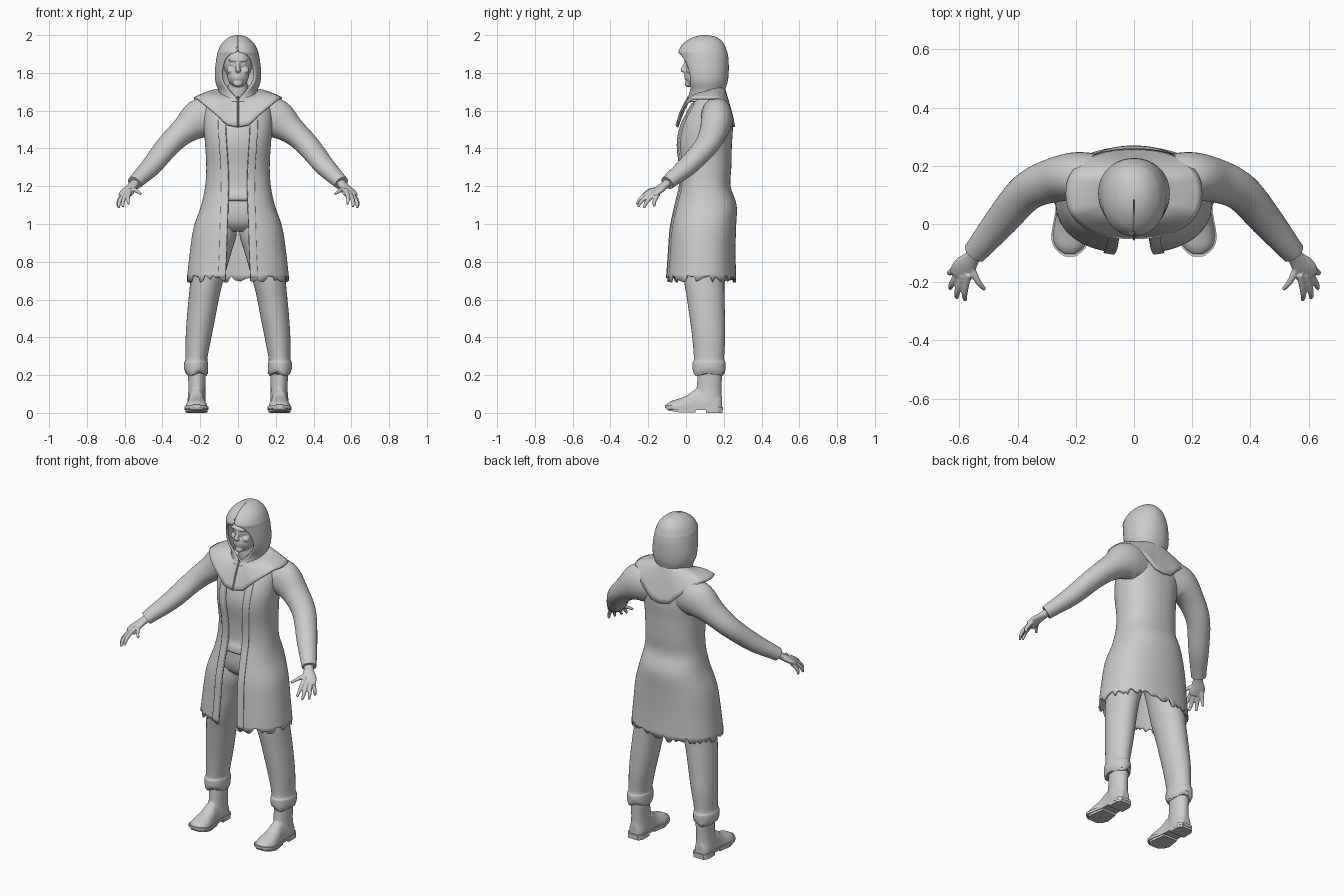
import bpy, bmesh, math, random
from mathutils import Vector, Matrix

random.seed(4)
cube = bpy.data.objects.get("Cube")
if cube:
    bpy.data.objects.remove(cube)

grey = bpy.data.materials.new("plain grey")
grey.use_nodes = True
grey.diffuse_color = (0.6, 0.6, 0.6, 1)
grey.node_tree.nodes["Principled BSDF"].inputs["Base Color"].default_value = (0.6, 0.6, 0.6, 1)


def finish(name, bm, mirror=False, thick=0, voxel=0, angle=45):
    """Turn a bmesh into a smooth-shaded object with its modifiers."""
    if not thick:
        bmesh.ops.recalc_face_normals(bm, faces=bm.faces)
    mesh = bpy.data.meshes.new(name)
    bm.to_mesh(mesh)
    bm.free()
    mesh.materials.append(grey)
    ob = bpy.data.objects.new(name, mesh)
    bpy.context.collection.objects.link(ob)
    bpy.ops.object.select_all(action='DESELECT')
    ob.select_set(True)
    bpy.context.view_layer.objects.active = ob
    bpy.ops.object.shade_smooth_by_angle(angle=math.radians(angle))
    if voxel:
        remesh = ob.modifiers.new("blend", 'REMESH')
        remesh.mode, remesh.voxel_size, remesh.use_smooth_shade = 'VOXEL', voxel, True
        soft = ob.modifiers.new("soften", 'SMOOTH')
        soft.factor, soft.iterations = 0.5, 4
    if thick:
        solid = ob.modifiers.new("cloth", 'SOLIDIFY')
        solid.thickness, solid.offset = thick, -1
    if mirror:
        ob.modifiers.new("mirror", 'MIRROR')
    return ob


def spline(rows, steps=5):
    """Catmull-Rom rows of numbers into a denser, smooth list."""
    out = []
    for i in range(len(rows) - 1):
        a, b, c, d = (rows[max(0, min(len(rows) - 1, i + k))] for k in (-1, 0, 1, 2))
        for s in range(steps):
            t = s / steps
            out.append([q + t / 2 * (r - p + t * (2 * p - 5 * q + 4 * r - e + t * (3 * (q - r) + e - p)))
                        for p, q, r, e in zip(a, b, c, d)])
    return out + [list(rows[-1])]


def loft(bm, rings, closed=True, caps=True):
    grid = [[bm.verts.new(p) for p in ring] for ring in rings]
    n = len(grid[0])
    for a, b in zip(grid, grid[1:]):
        for j in range(n if closed else n - 1):
            k = (j + 1) % n
            bm.faces.new((a[j], b[j], b[k], a[k]))
    if closed and caps:
        bm.faces.new(grid[0])
        bm.faces.new(grid[-1][::-1])


def power(v, e):
    return math.copysign(abs(v) ** (2 / e), v)


def body_ring(row, n=72, e=2.3, band=None, grow=0):
    """Horizontal ring (z, half width, front, back, front gap), from the front round."""
    z, hw, yf, yb, gap = row
    start = math.asin(min(1, (max(gap, 0) / hw) ** (e / 2)))
    end = 2 * math.pi - start
    if band:
        end = math.asin(min(1, ((gap + band) / hw) ** (e / 2)))
    count = n if gap <= 0 else n - 1
    cy, hd = (yf + yb) / 2, (yb - yf) / 2 + grow
    return [Vector(((hw + grow) * power(math.sin(t), e), cy - hd * power(math.cos(t), e), z))
            for t in (start + (end - start) * j / count for j in range(n))]


def tube(bm, rows, n=24, steps=5, flat=False):
    """Tube through (x, y, z, radius a, radius b); flat keeps its rings level."""
    rows = spline(rows, steps)
    pts = [Vector(r[:3]) for r in rows]
    rings = []
    for i, r in enumerate(rows):
        d = (pts[min(i + 1, len(pts) - 1)] - pts[max(i - 1, 0)]).normalized()
        side = Vector((1, 0, 0)) if flat else d.cross(Vector((0, 0, 1))).normalized()
        up = Vector((0, 1, 0)) if flat else side.cross(d)
        rings.append([pts[i] + side * r[4] * math.cos(a) + up * r[3] * math.sin(a)
                      for a in (2 * math.pi * j / n for j in range(n))])
    loft(bm, rings)


def blob(bm, centre, size):
    m = Matrix.Translation(centre) @ Matrix.Diagonal((*size, 1))
    bmesh.ops.create_icosphere(bm, subdivisions=3, radius=1, matrix=m)


# Coat: open at the front, with a ragged hem
coat_rows = spline([(1.69, .11, .07, .19, .04), (1.62, .172, .02, .235, .06), (1.52, .182, -.03, .248, .065),
                    (1.42, .174, -.048, .243, .06), (1.3, .168, -.035, .24, .052), (1.2, .174, -.035, .236, .05),
                    (1.1, .195, -.058, .268, .052), (.98, .235, -.082, .265, .056),
                    (.85, .255, -.092, .262, .06), (.715, .27, -.102, .266, .066)])
bm = bmesh.new()
rings = [body_ring(r, 90) for r in coat_rows]
for p in rings[-1]:
    p.z += random.uniform(-.026, .016)
loft(bm, rings, closed=False)
finish("coat", bm, thick=.012)

# Lapel bands along both coat edges
bm = bmesh.new()
loft(bm, [body_ring(r, 8, band=.036, grow=.007) for r in coat_rows[4:]], closed=False)
finish("lapel_bands", bm, thick=.014, mirror=True)

# Shirt, its hem roll, and the trouser seat
bm = bmesh.new()
loft(bm, [body_ring(r, 48) for r in spline([
    (1.68, .09, .06, .18, 0), (1.6, .15, .015, .22, 0), (1.45, .16, -.036, .225, 0), (1.3, .152, -.022, .222, 0),
    (1.2, .157, -.02, .22, 0), (1.16, .165, -.034, .225, 0), (1.13, .165, -.036, .225, 0), (1.12, .155, -.015, .21, 0)])])
finish("shirt", bm)
bm = bmesh.new()
loft(bm, [body_ring(r, 48) for r in spline([
    (1.15, .155, -.02, .215, 0), (1.06, .18, -.025, .235, 0), (1.0, .185, -.01, .23, 0), (.96, .15, .03, .2, 0)])])
finish("trouser_seat", bm)

# Trouser legs with a turned, uneven cuff
bm = bmesh.new()
tube(bm, [(.095, .1, 1.08, .1, .085), (.115, .1, .95, .118, .108), (.138, .098, .84, .112, .1),
          (.165, .097, .7, .106, .087), (.182, .105, .6, .099, .08), (.196, .113, .5, .093, .075),
          (.209, .12, .4, .087, .068), (.22, .122, .29, .08, .058), (.222, .122, .265, .087, .063),
          (.222, .122, .225, .086, .063), (.222, .122, .205, .076, .055)], n=32, flat=True)
for v in bm.verts:
    if v.co.z < .24:
        v.co.z += .01 * math.sin(v.co.x * 70) + random.uniform(-.004, .004)
finish("trouser_legs", bm, mirror=True)

# Boots: shaft and foot blended together
bm = bmesh.new()
tube(bm, [(.22, .125, .27, .066, .047), (.218, .126, .2, .065, .047), (.218, .122, .12, .067, .045),
          (.22, .12, .05, .07, .05)], flat=True)
foot = spline([(.19, .028, .09), (.16, .046, .11), (.1, .047, .13), (.05, .046, .125), (.01, .052, .095),
               (-.04, .06, .075), (-.08, .052, .062), (-.105, .025, .045)])
loft(bm, [[Vector((.22 + hw * power(math.cos(a), 2.6), y, .018 + (top - .018) * max(0, power(math.sin(a), 2.2))))
           for a in (2 * math.pi * j / 24 for j in range(24))] for y, hw, top in foot])
finish("boots", bm, mirror=True, voxel=.006)


def slab(name, rows, z0, z1, lift):
    """Sole piece from (y, half width) rows, with its toe lifted."""
    bm = bmesh.new()
    outline = [(.22 + hw, y) for y, hw in rows] + [(.22 - hw, y) for y, hw in reversed(rows)]
    loft(bm, [[Vector((x, y, z + lift * max(0, -y - .03))) for x, y in outline] for z in (z1, z0)])
    finish(name, bm, mirror=True, angle=30)


slab("boot_soles", spline([(.196, .03), (.17, .049), (.1, .048), (.04, .051), (-.04, .064),
                           (-.085, .052), (-.112, .018)], 3), .014, .03, .16)
slab("boot_heels", [(.194, .034), (.17, .049), (.105, .049)], 0, .02, 0)
slab("boot_treads", [(.05, .046), (-.03, .058), (-.07, .05), (-.095, .028)], .002, .02, .16)

# Sleeves
bm = bmesh.new()
tube(bm, [(.1, .155, 1.56, .1, .08), (.195, .163, 1.557, .108, .084), (.285, .148, 1.495, .073, .075),
          (.37, .108, 1.415, .06, .066), (.455, .012, 1.31, .052, .057), (.525, -.072, 1.24, .041, .045),
          (.548, -.099, 1.217, .037, .041)], n=32, steps=6)
finish("sleeves", bm, mirror=True)

# Hands: wrist, palm and five fingers blended together
bm = bmesh.new()
tube(bm, [(.53, -.075, 1.235, .024, .026), (.556, -.115, 1.205, .02, .028), (.583, -.15, 1.175, .018, .042),
          (.598, -.18, 1.152, .014, .04)], n=16)
for knuckle, tip in [((.572, -.193, 1.165), (.58, -.262, 1.105)), ((.593, -.193, 1.15), (.609, -.255, 1.09)),
                     ((.609, -.178, 1.143), (.632, -.222, 1.085)), ((.614, -.152, 1.143), (.636, -.168, 1.092)),
                     ((.556, -.145, 1.185), (.513, -.225, 1.158))]:
    a, b = Vector(knuckle), Vector(tip)
    mid = a.lerp(b, .5) + Vector((.006, -.006, .006))
    tube(bm, [(*a.lerp(b, -.3), .012, .012), (*mid, .011, .011), (*b, .007, .007)], n=10)
finish("hands", bm, mirror=True, voxel=.004)

# Head and face
bm = bmesh.new()
for centre, size in [((0, .09, 1.85), (.077, .092, .095)), ((0, .052, 1.785), (.058, .06, .06)),
                     ((0, .012, 1.742), (.025, .02, .018)), ((0, .008, 1.868), (.052, .018, .011)),
                     ((0, -.014, 1.812), (.016, .014, .01)), ((0, .002, 1.781), (.024, .012, .006)),
                     ((0, .003, 1.768), (.021, .012, .006)), ((0, .1, 1.7), (.055, .06, .1))]:
    blob(bm, centre, size)
for side in (-1, 1):
    blob(bm, (side * .038, .022, 1.812), (.022, .022, .018))
    blob(bm, (side * .028, .012, 1.846), (.014, .01, .007))
tube(bm, [(0, .006, 1.866, .009, .009), (0, -.008, 1.835, .011, .01), (0, -.022, 1.812, .011, .012)], n=12)
finish("head", bm, voxel=.005)

# Hood: closed crown above, open round the face
bm = bmesh.new()
crown = spline([(2.0, .012, .085, .115, .001), (1.988, .05, .035, .165, .001), (1.955, .086, -.015, .2, .001),
                (1.915, .106, -.04, .217, .004), (1.895, .111, -.037, .222, .045), (1.86, .117, -.03, .226, .075),
                (1.8, .123, -.018, .226, .09), (1.75, .119, -.005, .22, .082), (1.71, .104, .01, .208, .052),
                (1.675, .1, .012, .205, .014), (1.65, .105, .0, .21, .001)], 4)
loft(bm, [body_ring(r, 56, 2.1) for r in crown], closed=False)
bmesh.ops.contextual_create(bm, geom=[v for v in bm.verts if v.co.z > 1.9995])
finish("hood", bm, thick=.012)

# Shoulder cape, dipping to a point at front and back
bm = bmesh.new()
rings = []
for i in range(9):
    u = i / 8
    ring = []
    for j in range(64):
        t = 2 * math.pi * j / 64
        s, c = math.sin(t), math.cos(t)
        collar = Vector((.088 * s, .108 - .092 * c, 1.705 - .035 * c))
        x = .235 * power(s, 2.3)
        drop = min(1, max(0, (abs(x) - .06) / .16))
        hem = Vector((x, .104 - .156 * power(c, 2.3), 1.535 + .135 * drop - .02 * max(0, 1 - abs(x) / .1)))
        p = collar.lerp(hem, u)
        p.z += .012 * math.sin(math.pi * u)
        ring.append(p)
    rings.append(ring)
loft(bm, rings, caps=False)
finish("shoulder_cape", bm, thick=.012)

# Front seam of the cape
bm = bmesh.new()
tube(bm, [(0, .014, 1.675, .005, .004), (0, -.022, 1.605, .005, .004), (0, -.052, 1.52, .005, .004)], n=8)
finish("cape_seam", bm)
